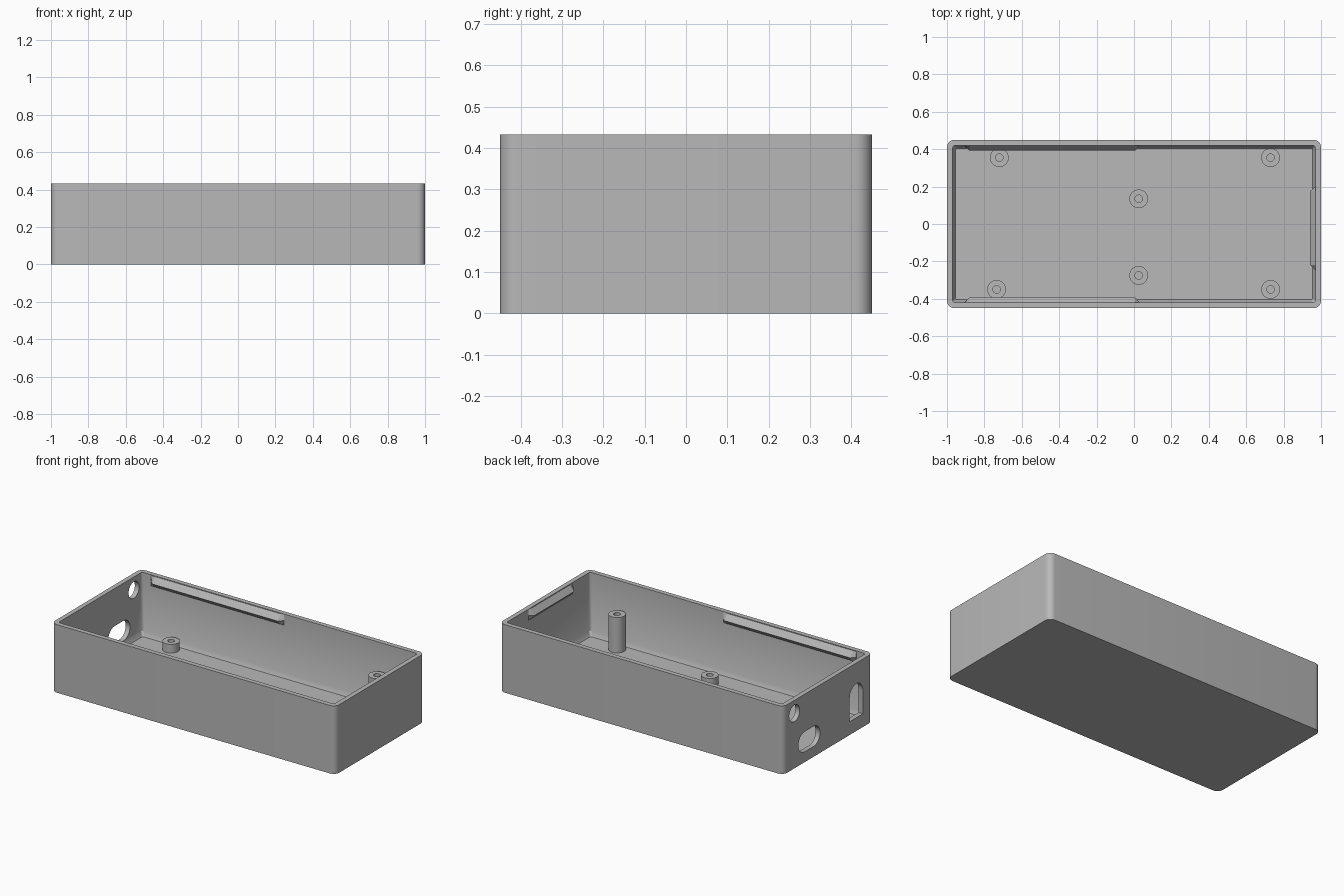
import bpy, bmesh, math
from mathutils import Vector

if "Cube" in bpy.data.objects:
    bpy.data.objects.remove(bpy.data.objects["Cube"], do_unlink=True)

grey = bpy.data.materials.new("plain grey plastic")
grey.use_nodes = True
COLOUR = (0.48, 0.48, 0.48, 1)
grey.diffuse_color = COLOUR
grey.node_tree.nodes["Principled BSDF"].inputs["Base Color"].default_value = COLOUR

HALF_X, HALF_Y, HEIGHT = 1.0, 0.45, 0.433
WALL, FLOOR = 0.03, 0.032


def loft(name, rings, smooth=True):
    """Skin a list of equal-length point rings and cap both ends."""
    bm = bmesh.new()
    loops = [[bm.verts.new(p) for p in ring] for ring in rings]
    n = len(loops[0])
    for a, b in zip(loops, loops[1:]):
        for i in range(n):
            j = (i + 1) % n
            bm.faces.new((a[i], a[j], b[j], b[i]))
    bm.faces.new(loops[0])
    bm.faces.new(loops[-1])
    bmesh.ops.recalc_face_normals(bm, faces=bm.faces)
    mesh = bpy.data.meshes.new(name)
    bm.to_mesh(mesh)
    bm.free()
    obj = bpy.data.objects.new(name, mesh)
    bpy.context.collection.objects.link(obj)
    mesh.materials.append(grey)
    if smooth:
        shade(obj)
    return obj


def shade(obj):
    bpy.ops.object.select_all(action="DESELECT")
    obj.select_set(True)
    bpy.context.view_layer.objects.active = obj
    bpy.ops.object.shade_smooth_by_angle(angle=math.radians(30))


def arc(cx, cy, r, start, end, steps):
    for i in range(steps + 1):
        t = math.radians(start + (end - start) * i / steps)
        yield cx + r * math.cos(t), cy + r * math.sin(t)


def rounded_rect(inset, radius, z):
    hx, hy = HALF_X - inset - radius, HALF_Y - inset - radius
    ring = []
    for k, (sx, sy) in enumerate([(1, 1), (-1, 1), (-1, -1), (1, -1)]):
        ring += arc(sx * hx, sy * hy, radius, 90 * k, 90 * k + 90, 8)
    return [(x, y, z) for x, y in ring]


# Open tray with a sloped foot where the walls meet the floor
tray = loft("tray", [
    rounded_rect(0, 0.04, 0),
    rounded_rect(0, 0.04, HEIGHT),
    rounded_rect(WALL, 0.015, HEIGHT),
    rounded_rect(WALL, 0.015, FLOOR + 0.03),
    rounded_rect(WALL + 0.015, 0.01, FLOOR),
], smooth=False)

# Openings through the left-hand end wall, drawn in (y, z)
round_port = list(arc(0.338, 0.35, 0.053, 0, 345, 23))
slot_port = (list(arc(0.235, 0.13, 0.064, 90, -90, 12))
             + list(arc(0.145, 0.13, 0.064, 270, 90, 12)))
arch_port = (list(arc(-0.284, 0.235, 0.066, 0, 180, 16))
             + [(-0.35, 0.085), (-0.218, 0.085)])
for name, outline in (("round_port", round_port), ("slot_port", slot_port),
                      ("arch_port", arch_port)):
    cutter = loft(name, [[(x, y, z) for y, z in outline] for x in (-1.1, -0.92)], smooth=False)
    cutter.hide_render = True
    bpy.context.view_layer.objects.active = tray
    cut = tray.modifiers.new(name, "BOOLEAN")
    cut.operation, cut.solver, cut.object = "DIFFERENCE", "EXACT", cutter
    bpy.ops.object.modifier_apply(modifier=cut.name)
    bpy.data.objects.remove(cutter, do_unlink=True)
shade(tray)


# Hollow screw posts
def post(name, x, y, top):
    rings = [[(px, py, z) for px, py in arc(x, y, r, 0, 348.75, 31)]
             for r, z in ((0.05, FLOOR - 0.01), (0.05, top), (0.02, top), (0.02, FLOOR))]
    loft(name, rings)


SHORT, TALL = 0.087, 0.257
post("left_back_post", -0.72, 0.355, SHORT)
post("left_front_post", -0.735, -0.35, SHORT)
post("middle_back_post", 0.025, 0.135, SHORT)
post("middle_front_post", 0.025, -0.275, SHORT)
post("right_back_post", 0.73, 0.355, TALL)
post("right_front_post", 0.73, -0.35, TALL)


# Wedge-shaped snap ridges under the rim, tapered at both ends
def snap_ridge(name, start, end, inward, depth):
    start, end, inward = Vector(start), Vector(end), Vector(inward)
    along = (end - start).normalized()
    rings = []
    for base, d in ((start, 0.002), (start + along * 0.025, depth),
                    (end - along * 0.025, depth), (end, 0.002)):
        rings.append([base + inward * out + Vector((0, 0, z))
                      for out, z in ((-0.005, 0.428), (0, 0.428), (d, 0.392),
                                     (0, 0.362), (-0.005, 0.362))])
    loft(name, rings, smooth=False)


for name, side in (("back_snap_ridge", 1), ("front_snap_ridge", -1)):
    y = side * (HALF_Y - WALL)
    snap_ridge(name, (-0.905, y, 0), (0.03, y, 0), (0, -side, 0), 0.028)
snap_ridge("end_snap_ridge", (HALF_X - WALL, -0.245, 0), (HALF_X - WALL, 0.2, 0),
           (-1, 0, 0), 0.028)
